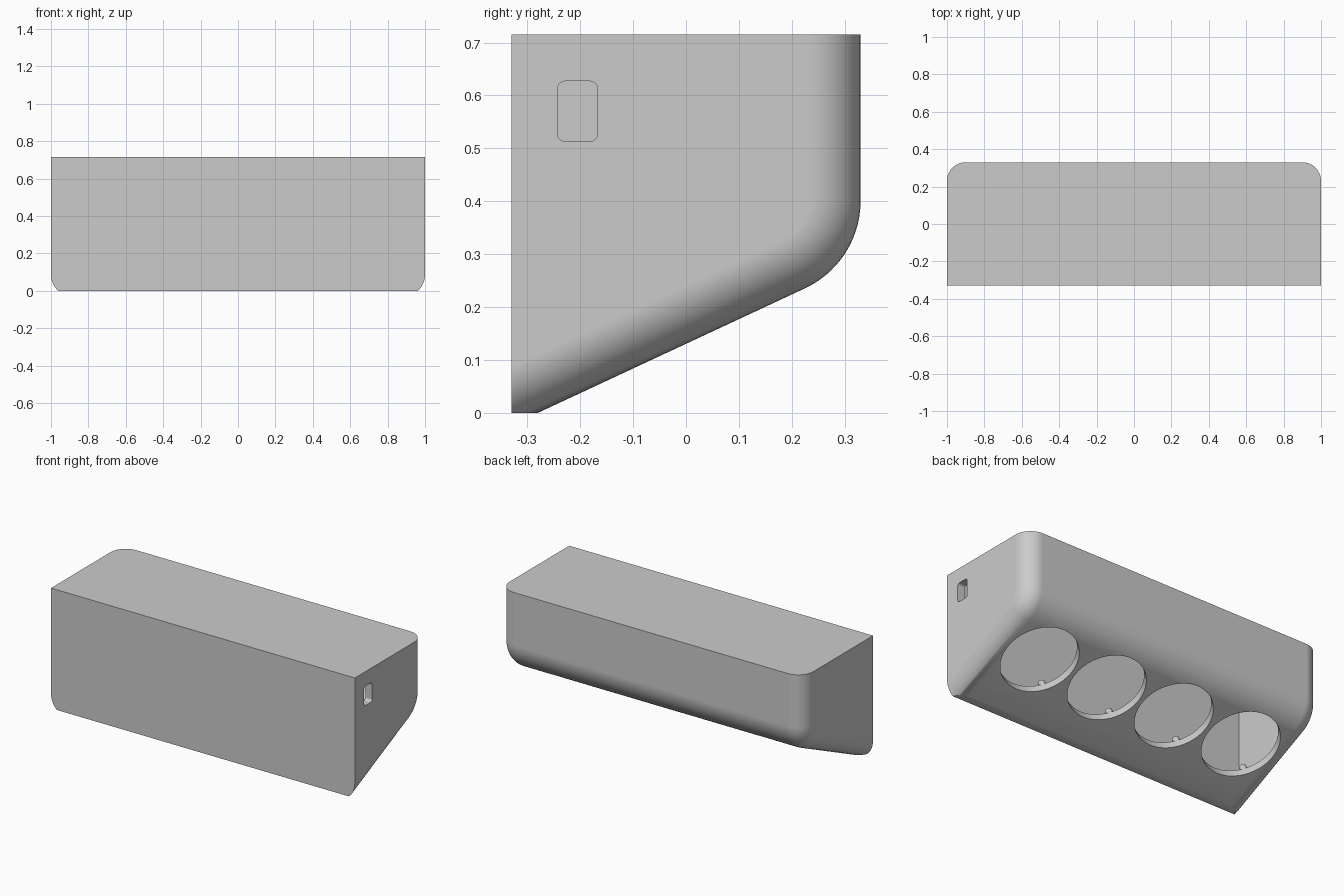
import bpy, bmesh, math
from mathutils import Matrix, Vector

if "Cube" in bpy.data.objects:
    bpy.data.objects.remove(bpy.data.objects["Cube"])

TILT = math.radians(25)          # slope of the underside
TOP, BACK, FRONT = 0.715, 0.33, -0.33
WALL, FILLET, BEND = 0.045, 0.10, 0.182
HOLE_R, HOLE_Y = 0.215, 0.052
HOLE_Z = (HOLE_Y + 0.28) * math.tan(TILT)
HOLES_X = [-0.687, -0.229, 0.229, 0.687]

grey = bpy.data.materials.new("plain grey")
grey.diffuse_color = (0.6, 0.6, 0.6, 1)
grey.use_nodes = True
grey.node_tree.nodes["Principled BSDF"].inputs["Base Color"].default_value = grey.diffuse_color


def make_object(name, bm):
    bmesh.ops.recalc_face_normals(bm, faces=bm.faces[:])
    mesh = bpy.data.meshes.new(name)
    bm.to_mesh(mesh)
    bm.free()
    mesh.materials.append(grey)
    obj = bpy.data.objects.new(name, mesh)
    bpy.context.collection.objects.link(obj)
    return obj


def side_profile(inset, front, top):
    """Closed (y, z) outline, with the sloped and back edges moved inwards."""
    cy = BACK - BEND
    cz = (cy + 0.28) * math.tan(TILT) + BEND / math.cos(TILT)
    pts = [(front, top),
           (front, (front + 0.28) * math.tan(TILT) + inset / math.cos(TILT))]
    for i in range(15):
        a = (TILT - math.pi / 2) * (1 - i / 14)
        pts.append((cy + (BEND - inset) * math.cos(a), cz + (BEND - inset) * math.sin(a)))
    return pts + [(BACK - inset, top)]


def shell(name, t):
    """Body with filleted ends, all faces moved inwards by t."""
    r, n = FILLET - t, 10
    half = []
    for i in range(n + 1):
        a = math.pi / 2 * i / n
        half.append((1 - t - r + r * math.cos(a), t + r - r * math.sin(a)))
    sections = half + [(-x, d) for x, d in reversed(half)]
    bm = bmesh.new()
    rings = [[bm.verts.new((x, y, z)) for y, z in side_profile(d, FRONT + t, TOP - t)]
             for x, d in sections]
    for a, b in zip(rings, rings[1:]):
        for i in range(len(a)):
            j = (i + 1) % len(a)
            bm.faces.new((a[i], a[j], b[j], b[i]))
    bm.faces.new(rings[0])
    bm.faces.new(rings[-1])
    if t == 0:                   # flat foot at z = 0
        bmesh.ops.bisect_plane(bm, geom=bm.verts[:] + bm.edges[:] + bm.faces[:],
                               plane_co=(0, 0, 0), plane_no=(0, 0, 1), clear_inner=True)
        bmesh.ops.holes_fill(bm, edges=[e for e in bm.edges if e.is_boundary], sides=0)
    return make_object(name, bm)


def slope_cylinder(name, x, u, v, w0, w1, radius, segments):
    """Cylinder square to the slope; u, v in the slope plane, w inwards."""
    bm = bmesh.new()
    frame = Matrix.Translation((x, HOLE_Y, HOLE_Z)) @ Matrix.Rotation(TILT, 4, 'X')
    bmesh.ops.create_cone(bm, cap_ends=True, segments=segments, radius1=radius,
                          radius2=radius, depth=w1 - w0,
                          matrix=frame @ Matrix.Translation((u, v, (w0 + w1) / 2)))
    return make_object(name, bm)


def side_slot(name):
    """Rounded rectangular cutter through the right wall."""
    bm = bmesh.new()
    r, ring = 0.015, []
    for k, (sy, sz) in enumerate([(1, 1), (-1, 1), (-1, -1), (1, -1)]):
        for i in range(6):
            a = math.pi / 2 * (k + i / 5)
            ring.append(bm.verts.new((0.9, -0.205 + sy * (0.038 - r) + r * math.cos(a),
                                      0.57 + sz * (0.057 - r) + r * math.sin(a))))
    face = bm.faces.new(ring)
    out = bmesh.ops.extrude_face_region(bm, geom=[face])
    bmesh.ops.translate(bm, vec=Vector((0.2, 0, 0)),
                        verts=[g for g in out["geom"] if isinstance(g, bmesh.types.BMVert)])
    return make_object(name, bm)


def activate(obj):
    bpy.ops.object.select_all(action='DESELECT')
    obj.select_set(True)
    bpy.context.view_layer.objects.active = obj


def cut(obj, cutter):
    mod = obj.modifiers.new("cut", 'BOOLEAN')
    mod.operation, mod.solver, mod.object = 'DIFFERENCE', 'EXACT', cutter
    activate(obj)
    bpy.ops.object.modifier_apply(modifier=mod.name)
    bpy.data.objects.remove(cutter)


# Hollow housing
housing = shell("housing", 0)
cut(housing, shell("cavity_cutter", WALL))

# Four round openings in the slope, and the slot in the right end
for x in HOLES_X:
    cut(housing, slope_cylinder("opening_cutter", x, 0, 0, -0.1, WALL + 0.03, HOLE_R, 64))
cut(housing, side_slot("slot_cutter"))

activate(housing)
bpy.ops.object.shade_smooth_by_angle(angle=math.radians(30))
weighted = housing.modifiers.new("even_shading", 'WEIGHTED_NORMAL')
weighted.keep_sharp = True

# Mounting pegs inside, four around each opening
for n, x in enumerate(HOLES_X):
    for k in range(4):
        a = math.pi / 4 + k * math.pi / 2
        peg = slope_cylinder(f"peg_{n + 1}_{k + 1}", x, 0.237 * math.cos(a),
                             0.237 * math.sin(a), WALL - 0.01, 0.083, 0.02, 20)
        activate(peg)
        bpy.ops.object.shade_smooth_by_angle(angle=math.radians(30))
